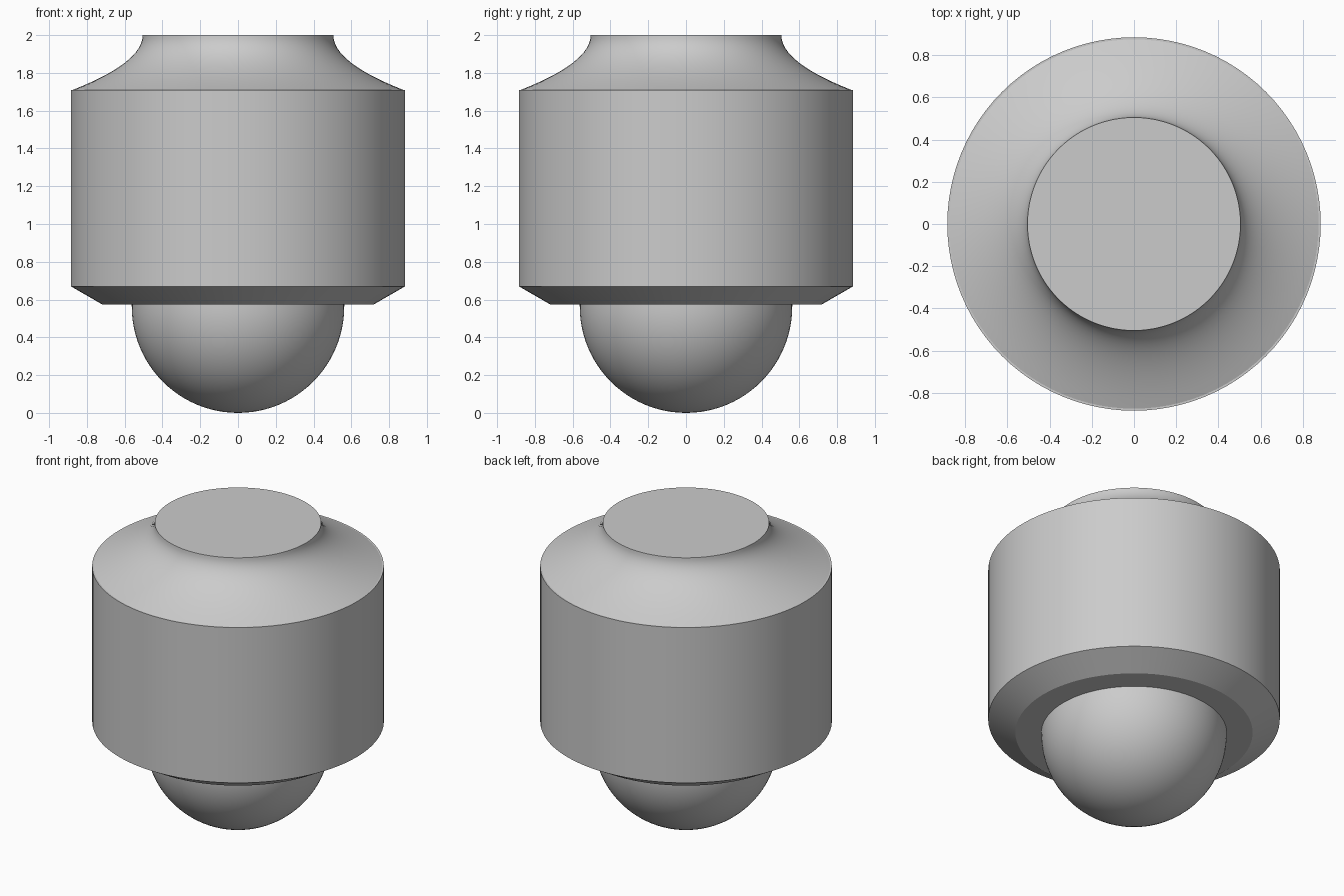
import bpy, bmesh, math

if "Cube" in bpy.data.objects:
    bpy.data.objects.remove(bpy.data.objects["Cube"])

grey = bpy.data.materials.new("neutral grey")
grey.diffuse_color = (0.6, 0.6, 0.6, 1)
grey.use_nodes = True
grey.node_tree.nodes["Principled BSDF"].inputs["Base Color"].default_value = grey.diffuse_color


def lathe(name, profile, segments=96):
    """Spin an (r, z) profile, listed bottom to top, around the z axis."""
    bm = bmesh.new()
    rings = []
    for r, z in profile:
        if r < 1e-5:
            rings.append([bm.verts.new((0, 0, z))])
        else:
            rings.append([bm.verts.new((r * math.cos(a), r * math.sin(a), z))
                          for a in (2 * math.pi * i / segments for i in range(segments))])
    for low, high in zip(rings, rings[1:]):
        for i in range(segments):
            j = (i + 1) % segments
            if len(low) == 1:
                bm.faces.new((low[0], high[j], high[i]))
            else:
                bm.faces.new((low[i], low[j], high[j], high[i]))
    # flat end caps
    if len(rings[0]) > 1:
        bm.faces.new(rings[0][::-1])
    bm.faces.new(rings[-1])
    bmesh.ops.recalc_face_normals(bm, faces=bm.faces)
    mesh = bpy.data.meshes.new(name)
    bm.to_mesh(mesh)
    bm.free()
    mesh.materials.append(grey)
    obj = bpy.data.objects.new(name, mesh)
    bpy.context.collection.objects.link(obj)
    bpy.ops.object.select_all(action='DESELECT')
    obj.select_set(True)
    bpy.context.view_layer.objects.active = obj
    bpy.ops.object.shade_smooth_by_angle(angle=math.radians(20))


# housing: chamfered underside, straight wall, concave shoulder, flat top
shoulder = []
for i in range(17):
    t = 1 - i / 16
    shoulder.append((0.505 + 0.37 * t ** 2, 2.0 - 0.29 * t))
lathe("housing", [(0.72, 0.575), (0.885, 0.67), (0.885, 1.71)] + shoulder)

# dome: hemisphere hanging below the housing, with a short hidden neck
R = 0.5625
dome = [(R * math.sin(a), R - R * math.cos(a))
        for a in (math.pi / 2 * i / 24 for i in range(25))]
lathe("dome", dome + [(R, 0.62)])
